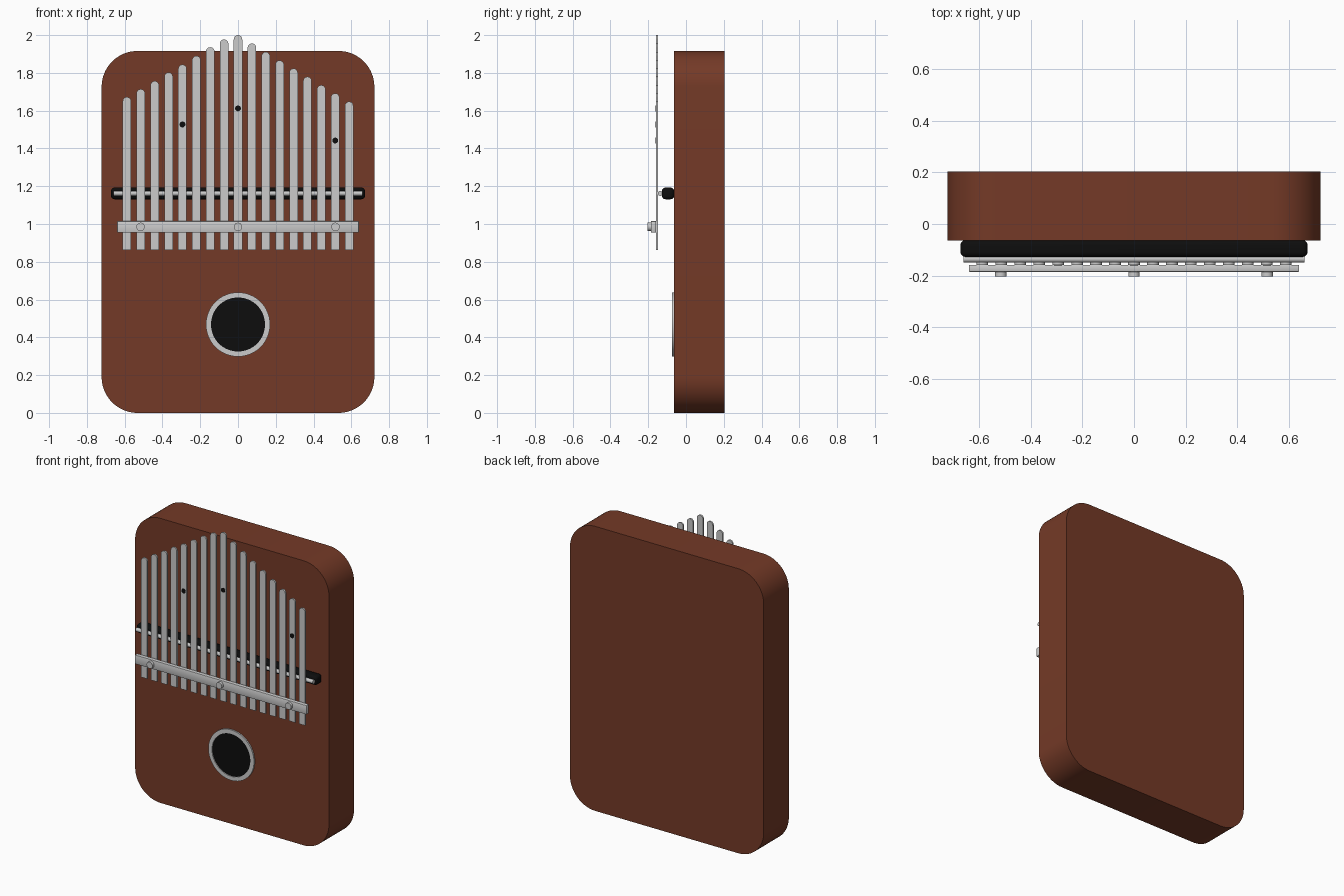
import bpy, bmesh, math
from mathutils import Matrix, Vector

cube = bpy.data.objects.get("Cube")
if cube:
    bpy.data.objects.remove(cube, do_unlink=True)


def material(name, rgb, rough):
    m = bpy.data.materials.new(name)
    m.use_nodes = True
    m.diffuse_color = (*rgb, 1)
    node = m.node_tree.nodes["Principled BSDF"]
    node.inputs["Base Color"].default_value = (*rgb, 1)
    node.inputs["Roughness"].default_value = rough
    return m


WOOD = material("reddish brown wood", (0.175, 0.042, 0.02), 0.6)
STEEL = material("light grey steel", (0.6, 0.6, 0.6), 0.4)
BLACK = material("black", (0.004, 0.004, 0.004), 0.5)


def finish(bm, name, mat):
    bmesh.ops.recalc_face_normals(bm, faces=bm.faces)
    mesh = bpy.data.meshes.new(name)
    bm.to_mesh(mesh)
    bm.free()
    mesh.materials.append(mat)
    ob = bpy.data.objects.new(name, mesh)
    bpy.context.collection.objects.link(ob)
    bpy.ops.object.select_all(action="DESELECT")
    ob.select_set(True)
    bpy.context.view_layer.objects.active = ob
    bpy.ops.object.shade_smooth_by_angle(angle=math.radians(35))
    return ob


def plate(name, outline, y0, y1, mat):
    """Extrude an outline in x and z from y0 to y1."""
    bm = bmesh.new()
    face = bm.faces.new([bm.verts.new((x, y0, z)) for x, z in outline])
    ext = bmesh.ops.extrude_face_region(bm, geom=[face])["geom"]
    verts = [v for v in ext if isinstance(v, bmesh.types.BMVert)]
    bmesh.ops.translate(bm, vec=(0, y1 - y0, 0), verts=verts)
    return finish(bm, name, mat)


def arc(cx, cz, r, a0, a1, n):
    return [(cx + r * math.cos(math.radians(a0 + (a1 - a0) * i / n)),
             cz + r * math.sin(math.radians(a0 + (a1 - a0) * i / n)))
            for i in range(n + 1)]


def disc(name, x, z, r, y0, y1, mat, n=32):
    return plate(name, arc(x, z, r, 0, 360, n)[:-1], y0, y1, mat)


def box(name, lo, hi, bevel, segments, mat):
    lo, hi = Vector(lo), Vector(hi)
    bm = bmesh.new()
    size = Matrix.Diagonal((*(hi - lo), 1))
    bmesh.ops.create_cube(bm, size=1, matrix=Matrix.Translation((lo + hi) / 2) @ size)
    bmesh.ops.bevel(bm, geom=bm.edges[:], offset=bevel, segments=segments,
                    profile=0.5, affect="EDGES")
    return finish(bm, name, mat)


# Wooden body with rounded corners
W, H, R, FRONT, BACK = 0.722, 1.916, 0.19, -0.063, 0.204
outline = []
for k, (cx, cz) in enumerate([(W - R, H - R), (R - W, H - R), (R - W, R), (W - R, R)]):
    outline += arc(cx, cz, R, 90 * k, 90 * k + 90, 16)
plate("body", outline, BACK, FRONT, WOOD)

# Sound hole: dark disc inside a steel ring
HOLE_Z = 0.468
disc("sound_hole", 0, HOLE_Z, 0.146, FRONT + 0.002, FRONT - 0.004, BLACK, 64)
bm = bmesh.new()
loop = [bm.verts.new((r, y, HOLE_Z)) for r, y in
        [(0.143, FRONT), (0.143, -0.073), (0.17, -0.073), (0.17, FRONT)]]
edges = [bm.edges.new((loop[i], loop[(i + 1) % 4])) for i in range(4)]
bmesh.ops.spin(bm, geom=loop + edges, cent=(0, 0, HOLE_Z), axis=(0, 1, 0),
               angle=2 * math.pi, steps=64, use_merge=True)
bmesh.ops.remove_doubles(bm, verts=bm.verts[:], dist=1e-5)
finish(bm, "sound_hole_ring", STEEL)

# Bridge bar and the steel rod lying on it
box("bridge", (-0.672, -0.127, 1.131), (0.672, FRONT, 1.193), 0.018, 4, BLACK)
bm = bmesh.new()
bmesh.ops.create_cone(bm, cap_ends=True, segments=20, radius1=0.013, radius2=0.013,
                      depth=1.32, matrix=Matrix.Translation((0, -0.136, 1.162))
                      @ Matrix.Rotation(math.pi / 2, 4, "Y"))
finish(bm, "bridge_rod", STEEL)

# Seventeen tines with rounded tips, longest in the middle
TOPS = [1.672, 1.714, 1.757, 1.803, 1.844, 1.89, 1.936, 1.977, 2.0,
        1.956, 1.911, 1.866, 1.823, 1.78, 1.735, 1.692, 1.648]
PITCH, HALF = 0.0735, 0.0225
T_FRONT, T_BACK = -0.159, -0.148
for i, top in enumerate(TOPS):
    x = (i - 8) * PITCH
    shape = [(x - HALF, 0.863), (x + HALF, 0.863)]
    shape += arc(x, top - HALF, HALF, 0, 180, 12)
    plate(f"tine_{i + 1}", shape, T_BACK, T_FRONT, STEEL)

# Round black marks on three tines
for i, z in [(4, 1.527), (8, 1.612), (15, 1.442)]:
    disc(f"tine_mark_{i + 1}", (i - 8) * PITCH, z, 0.0155,
         T_FRONT + 0.001, T_FRONT - 0.002, BLACK, 24)

# Clamp bar held by three screws
box("clamp_bar", (-0.64, -0.186, 0.954), (0.64, -0.158, 1.016), 0.005, 2, STEEL)
for side, x in [("right", -0.516), ("middle", 0), ("left", 0.516)]:
    disc(f"clamp_screw_{side}", x, 0.985, 0.022, -0.18, -0.204, STEEL)
